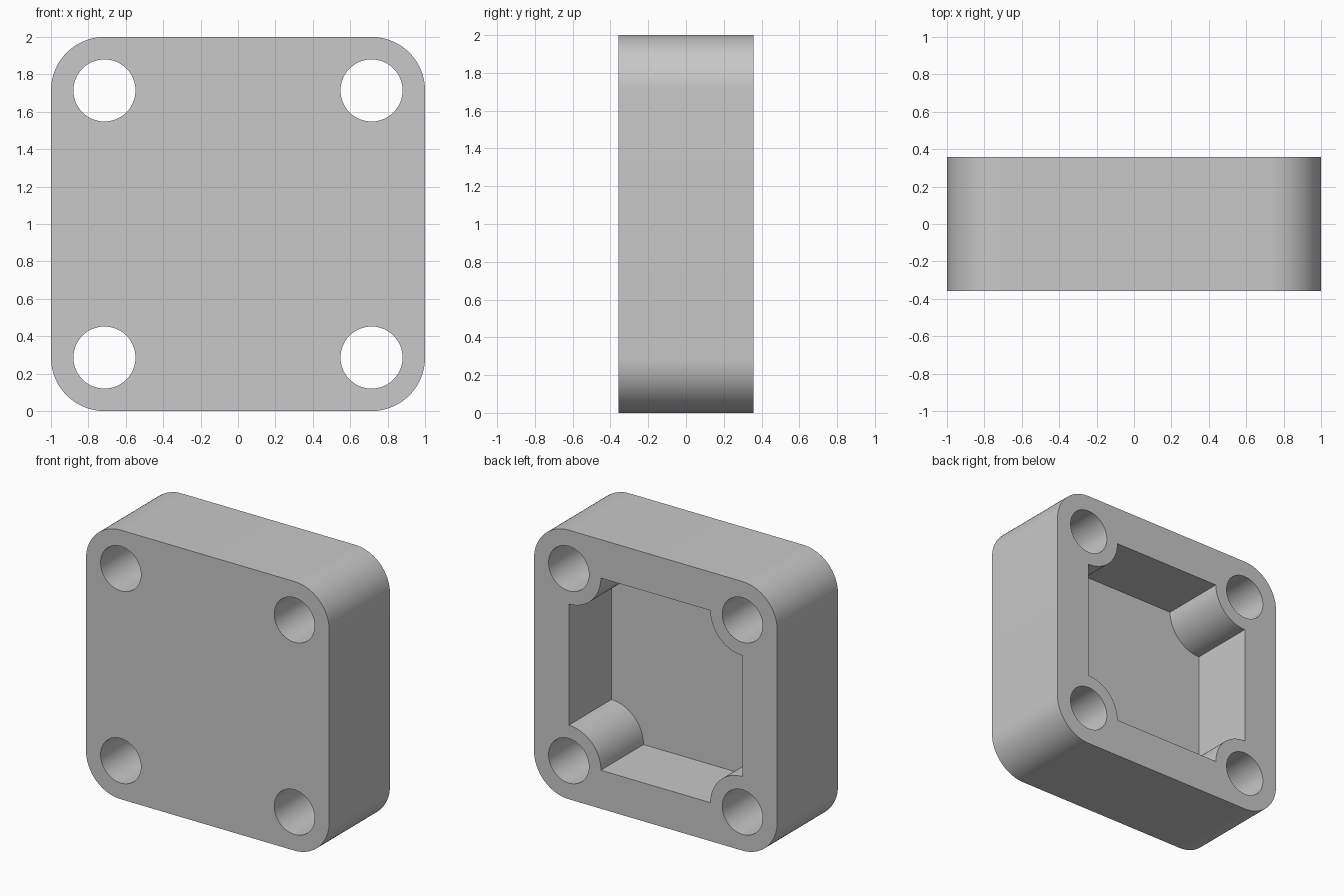
import bpy, bmesh
from math import sin, cos, radians

cube = bpy.data.objects.get("Cube")
if cube:
    bpy.data.objects.remove(cube, do_unlink=True)

HALF_DEPTH = 0.357   # half thickness of the block
INSET = 0.714        # screw hole centres, also the cavity walls
FLOOR_Y = -0.143     # inner face of the closed front
CORNERS = [(1, 1), (-1, 1), (-1, -1), (1, -1)]

grey = bpy.data.materials.new("light grey")
grey.use_nodes = True
colour = (0.58, 0.58, 0.58, 1)
grey.diffuse_color = colour
grey.node_tree.nodes["Principled BSDF"].inputs["Base Color"].default_value = colour


def arc(cx, cz, radius, start, end, steps):
    """Points along an arc, angles in degrees."""
    angles = [radians(start + (end - start) * i / steps) for i in range(steps + 1)]
    return [(cx + radius * cos(a), cz + radius * sin(a)) for a in angles]


def corner_profile(radius, start, end):
    """Square outline whose four corners are arcs around the hole centres."""
    points = []
    for k, (sx, sz) in enumerate(CORNERS):
        points += arc(sx * INSET, 1 + sz * INSET, radius,
                      start + 90 * k, end + 90 * k, 20)
    return points


def prism(name, points, y0, y1):
    """Extrude an x-z outline along y."""
    bm = bmesh.new()
    face = bm.faces.new([bm.verts.new((x, y0, z)) for x, z in points])
    moved = bmesh.ops.extrude_face_region(bm, geom=[face])["geom"]
    verts = [v for v in moved if isinstance(v, bmesh.types.BMVert)]
    bmesh.ops.translate(bm, verts=verts, vec=(0, y1 - y0, 0))
    bmesh.ops.recalc_face_normals(bm, faces=bm.faces)
    mesh = bpy.data.meshes.new(name)
    bm.to_mesh(mesh)
    bm.free()
    mesh.materials.append(grey)
    obj = bpy.data.objects.new(name, mesh)
    bpy.context.collection.objects.link(obj)
    return obj


# Rounded block
housing = prism("housing", corner_profile(1 - INSET, 0, 90), -HALF_DEPTH, HALF_DEPTH)

# Cavity open at the back, leaving a round boss at each corner
cutters = [prism("cavity_cutter", corner_profile(0.264, 270, 180), FLOOR_Y, 0.5)]

# Through holes
for sx, sz in CORNERS:
    circle = arc(sx * INSET, 1 + sz * INSET, 0.166, 0, 360, 64)[:-1]
    cutters.append(prism("hole_cutter", circle, -0.5, 0.5))

bpy.ops.object.select_all(action="DESELECT")
housing.select_set(True)
bpy.context.view_layer.objects.active = housing
for cutter in cutters:
    cutter.hide_render = True
    cut = housing.modifiers.new(cutter.name, "BOOLEAN")
    cut.operation = "DIFFERENCE"
    cut.solver = "EXACT"
    cut.object = cutter
    bpy.ops.object.modifier_apply(modifier=cut.name)
    bpy.data.objects.remove(cutter, do_unlink=True)

bpy.ops.object.shade_smooth_by_angle(angle=radians(30))
